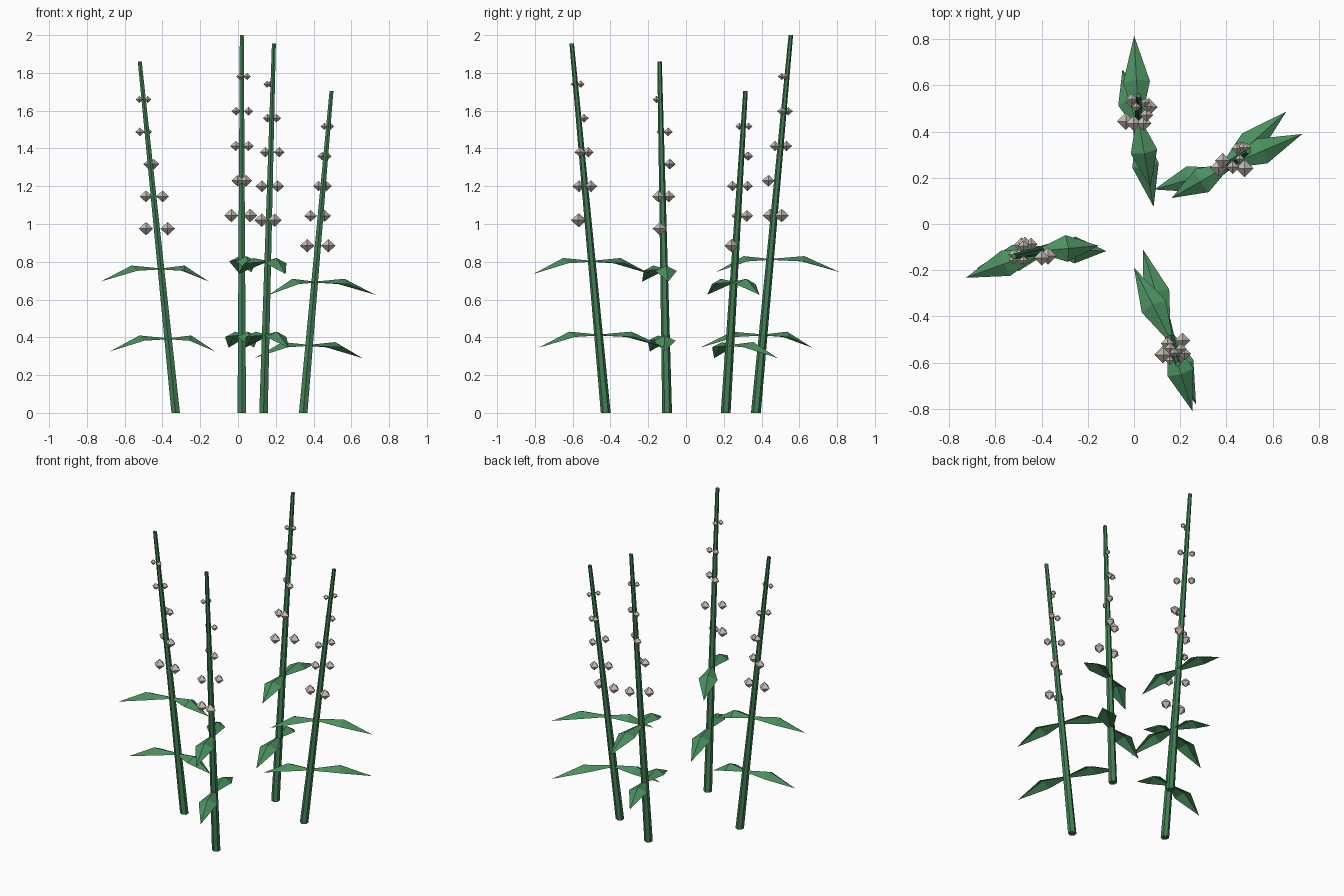
import bpy, bmesh
from math import radians, cos, sin
from mathutils import Vector, Matrix

cube = bpy.data.objects.get("Cube")
if cube:
    bpy.data.objects.remove(cube, do_unlink=True)


def material(name, rgb):
    mat = bpy.data.materials.new(name)
    mat.use_nodes = True
    mat.diffuse_color = (*rgb, 1)
    mat.node_tree.nodes["Principled BSDF"].inputs["Base Color"].default_value = (*rgb, 1)
    return mat


STEM = material("stem green", (0.055, 0.215, 0.09))
LEAF = material("leaf green", (0.07, 0.28, 0.115))
BUD = material("bud cream", (0.57, 0.52, 0.46))


def finish(bm, name, mat):
    mesh = bpy.data.meshes.new(name)
    bm.to_mesh(mesh)
    bm.free()
    mesh.materials.append(mat)
    obj = bpy.data.objects.new(name, mesh)
    bpy.context.collection.objects.link(obj)
    return obj


def on_stem(base, top, z):
    return base.lerp(top, z / top.z)


def make_stem(name, base, top, sides=6):
    # Tapered leaning stalk with flat ends
    bm = bmesh.new()
    bmesh.ops.create_cone(bm, cap_ends=True, segments=sides, radius1=0.026,
                          radius2=0.012, depth=top.z,
                          matrix=Matrix.Translation((0, 0, top.z / 2)))
    for v in bm.verts:
        centre = on_stem(base, top, v.co.z)
        v.co.x += centre.x
        v.co.y += centre.y
    finish(bm, name + "_stem", STEM)


def add_leaf(bm, origin, angle, length):
    # Folded blade: rises to a wide middle, then droops to a point
    turn = Matrix.Translation(origin) @ Matrix.Rotation(radians(angle), 4, "Z")

    def vert(along, side, up):
        return bm.verts.new(turn @ Vector((along * length, side, up)))

    root, rib, tip = vert(0, 0, 0.005), vert(0.49, 0, 0.02), vert(1, 0, -0.065)
    for side in (1, -1):
        inner = vert(0, side * 0.012, 0)
        edge = vert(0.46, side * 0.058, -0.008)
        for face in ((root, rib, edge, inner), (rib, tip, edge)):
            bm.faces.new(face if side < 0 else face[::-1])


def make_leaves(name, base, top, tiers):
    bm = bmesh.new()
    for z, pair in tiers:
        for angle, length in pair:
            add_leaf(bm, on_stem(base, top, z), angle, length)
    bmesh.ops.recalc_face_normals(bm, faces=bm.faces)
    # Every blade faces the sky
    bmesh.ops.reverse_faces(bm, faces=[f for f in bm.faces if f.normal.z < 0])
    finish(bm, name + "_leaves", LEAF)


def make_buds(name, base, top, first, step, tiers):
    # Two eight-faced buds per tier, shrinking upwards
    bm = bmesh.new()
    for i, pair in enumerate(tiers):
        reach, size = 0.06 - 0.0075 * i, 0.038 - 0.0045 * i
        centre = on_stem(base, top, first + step * i)
        for angle in pair:
            a = radians(angle)
            spot = centre + Vector((cos(a), sin(a), 0)) * reach
            bmesh.ops.create_uvsphere(
                bm, u_segments=4, v_segments=2, radius=size,
                matrix=Matrix.Translation(spot) @ Matrix.Diagonal((1, 1, 0.93, 1)))
    finish(bm, name + "_buds", BUD)


# name, base, top, leaf tiers, first bud height, bud spacing, bud directions
STALKS = [
    ("right", (-0.33, -0.10), (-0.52, -0.14, 1.86),
     [(0.39, [(195, 0.32), (-2, 0.25)]), (0.76, [(200, 0.34), (5, 0.255)])],
     0.975, 0.171, [(197, 343), (140, 336), (100, 65), (180, 85), (220, 315)]),
    ("back", (0.02, 0.37), (0.02, 0.555, 2.0),
     [(0.41, [(105, 0.27), (-79, 0.34)]), (0.81, [(93, 0.37), (-80, 0.29)])],
     1.045, 0.184, [(202, 42), (246, 294), (135, 320), (142, 344), (250, 340)]),
    ("front", (0.135, -0.425), (0.19, -0.605, 1.955),
     [(0.41, [(-69, 0.34), (107, 0.37)]), (0.80, [(-73, 0.324), (117, 0.347)])],
     1.02, 0.18, [(230, 300), (217, 38), (130, 349), (128, 50), (190, 110)]),
    ("left", (0.345, 0.21), (0.495, 0.315, 1.705),
     [(0.355, [(42, 0.38), (196, 0.30)]), (0.69, [(23, 0.35), (210, 0.28)])],
     0.885, 0.158, [(200, 337), (180, 65), (68, 238), (120, 80), (225, 70)]),
]

for name, base, top, leaves, first, step, buds in STALKS:
    base, top = Vector((*base, 0)), Vector(top)
    make_stem(name, base, top)
    make_leaves(name, base, top, leaves)
    make_buds(name, base, top, first, step, buds)
